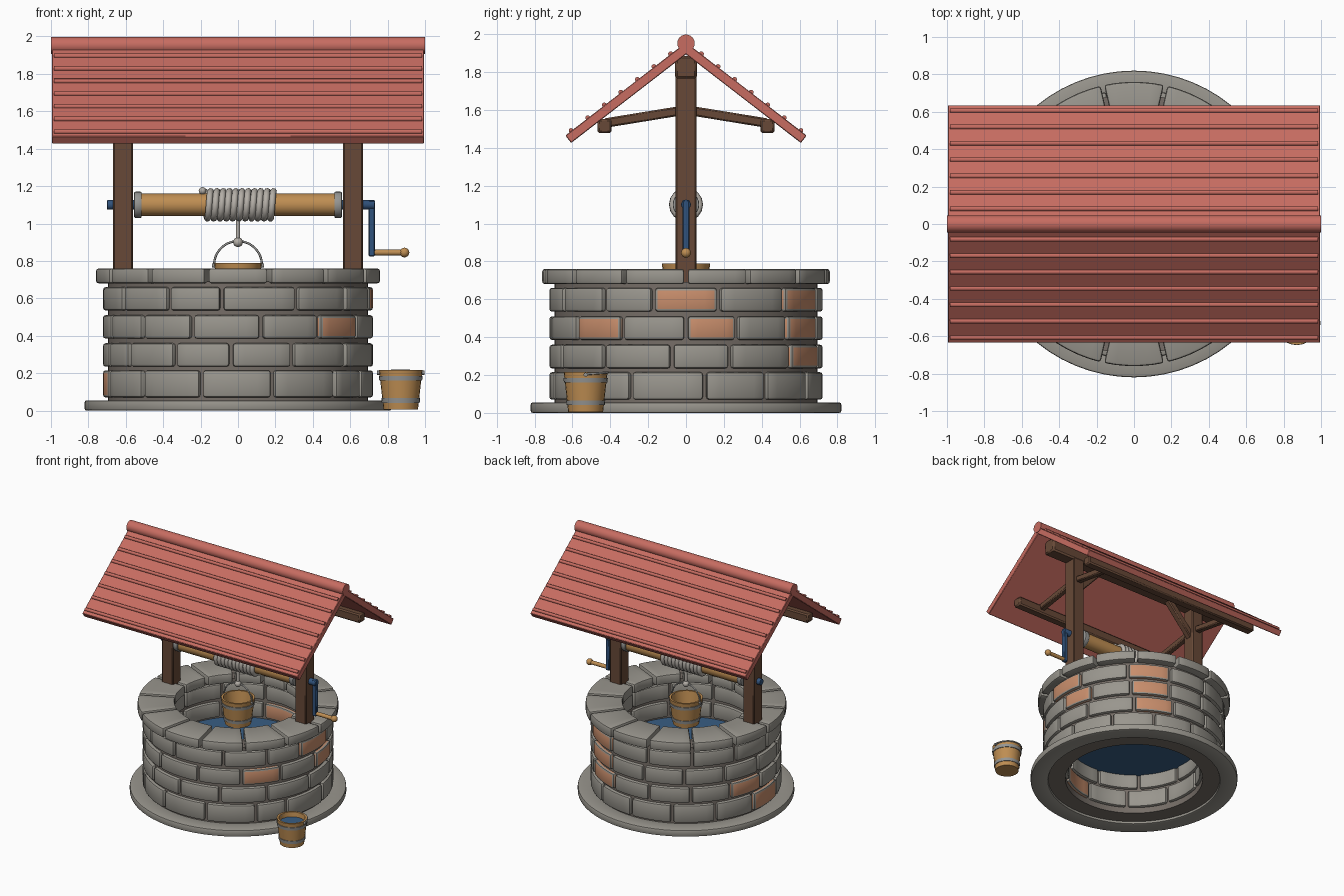
import bpy, bmesh
from math import sin, cos, pi, radians
from mathutils import Vector, Matrix

cube = bpy.data.objects.get("Cube")
if cube:
    bpy.data.objects.remove(cube, do_unlink=True)


def material(name, r, g, b):
    m = bpy.data.materials.new(name)
    m.use_nodes = True
    m.diffuse_color = (r, g, b, 1)
    m.node_tree.nodes["Principled BSDF"].inputs["Base Color"].default_value = (r, g, b, 1)
    return m


STONE = material("grey stone", .32, .305, .27)
CLAY = material("clay brick", .58, .27, .15)
MORTAR = material("mortar", .18, .155, .135)
TIMBER = material("dark timber", .135, .066, .038)
WOOD = material("honey wood", .52, .27, .085)
ROOF = material("red roof", .57, .15, .12)
ROPE = material("pale rope", .46, .43, .39)
METAL = material("grey metal", .3, .3, .29)
BLUE = material("blue iron", .03, .085, .2)
WATER = material("water", .04, .11, .23)


def finish(bm, name, mats, bevel=0, segments=2):
    """Bevel sharp edges, smooth the rest, and make the object."""
    bmesh.ops.recalc_face_normals(bm, faces=bm.faces)
    if bevel:
        sharp = [e for e in bm.edges if e.calc_face_angle(0) > radians(40)]
        bmesh.ops.bevel(bm, geom=sharp, offset=bevel, segments=segments,
                        profile=.5, affect='EDGES', clamp_overlap=True)
    for f in bm.faces:
        f.smooth = True
    for e in bm.edges:
        e.smooth = e.calc_face_angle(0) < radians(40)
    mesh = bpy.data.meshes.new(name)
    bm.to_mesh(mesh)
    bm.free()
    for m in mats:
        mesh.materials.append(m)
    ob = bpy.data.objects.new(name, mesh)
    bpy.context.collection.objects.link(ob)
    return ob


def beam(name, p, q, width, height, mat, bevel=.008):
    p, q = Vector(p), Vector(q)
    bm = bmesh.new()
    place = Matrix.Translation((p + q) / 2) @ (q - p).to_track_quat('X', 'Z').to_matrix().to_4x4()
    bmesh.ops.create_cube(bm, size=1, matrix=place @ Matrix.Diagonal(((q - p).length, width, height, 1)))
    return finish(bm, name, [mat], bevel, 1)


def rod(name, p, q, r, mat, sides=24, bevel=0):
    p, q = Vector(p), Vector(q)
    bm = bmesh.new()
    place = Matrix.Translation((p + q) / 2) @ (q - p).to_track_quat('Z', 'Y').to_matrix().to_4x4()
    bmesh.ops.create_cone(bm, cap_ends=True, segments=sides, radius1=r, radius2=r,
                          depth=(q - p).length, matrix=place)
    return finish(bm, name, [mat], bevel)


def ball(name, centre, r, mat):
    bm = bmesh.new()
    bmesh.ops.create_uvsphere(bm, u_segments=16, v_segments=10, radius=r,
                              matrix=Matrix.Translation(centre))
    return finish(bm, name, [mat])


def lathe(name, profile, mat, centre=(0, 0, 0), steps=32, bevel=0):
    """Spin a closed outline of (radius, height) points about z."""
    bm = bmesh.new()
    vs = [bm.verts.new((r, 0, z)) for r, z in profile]
    es = [bm.edges.new((vs[i - 1], v)) for i, v in enumerate(vs)]
    bmesh.ops.spin(bm, geom=vs + es, axis=(0, 0, 1), cent=(0, 0, 0), angle=2 * pi, steps=steps)
    bmesh.ops.remove_doubles(bm, verts=bm.verts, dist=.0001)
    loose = [e for e in bm.edges if not e.link_faces]
    bmesh.ops.delete(bm, geom=loose, context='EDGES')
    bmesh.ops.translate(bm, verts=bm.verts, vec=centre)
    return finish(bm, name, [mat], bevel)


def tube(name, points, r, mat):
    cu = bpy.data.curves.new(name, 'CURVE')
    cu.dimensions = '3D'
    cu.bevel_depth, cu.bevel_resolution, cu.use_fill_caps = r, 2, True
    sp = cu.splines.new('POLY')
    sp.points.add(len(points) - 1)
    for pt, co in zip(sp.points, points):
        pt.co = (*co, 1)
    sp.use_smooth = True
    cu.materials.append(mat)
    ob = bpy.data.objects.new(name, cu)
    bpy.context.collection.objects.link(ob)
    return ob


def brick_ring(name, joints, r0, r1, z0, z1, clay=(), gap=.02, bevel=.014):
    """Curved blocks between joint angles (degrees), one ring per object."""
    bm = bmesh.new()
    n = 5
    pieces = bm.faces.layers.int.new("piece")
    for k, (a, b) in enumerate(zip(joints, joints[1:])):
        rows = []
        for i in range(n + 1):
            row = []
            for r, z in ((r0, z0), (r1, z0), (r1, z1), (r0, z1)):
                pad = gap / 2 / r
                t = radians(a) + pad + (radians(b - a) - 2 * pad) * i / n
                row.append(bm.verts.new((r * cos(t), r * sin(t), z)))
            rows.append(row)
        faces = [bm.faces.new(rows[0]), bm.faces.new(rows[-1])]
        for u, v in zip(rows, rows[1:]):
            faces += [bm.faces.new((u[j - 1], u[j], v[j], v[j - 1])) for j in range(4)]
        for f in faces:
            f.material_index = int(k in clay)
    return finish(bm, name, [STONE, CLAY], bevel)


def fill(joints, count):
    """Close a ring of joints with evenly spaced blocks."""
    a, b = joints[-1], joints[0] + 360
    return joints + [a + (b - a) * i / count for i in range(1, count + 1)]


# Well wall: footing, mortar core, brick courses, lining and coping
lathe("footing", [(.68, 0), (.82, 0), (.82, .055), (.68, .055)], STONE, steps=64, bevel=.01)
lathe("mortar_core", [(.545, .02), (.695, .02), (.695, .69), (.545, .69)], MORTAR, steps=64)
courses = [
    (.07, .215, fill([-163, -135, -106, -75, -44, -24, 8, 36], 6), [12], -88, [0]),
    (.235, .36, fill([-144, -118, -93, -66, -37, -6, 19, 50, 76, 102, 128, 153, 177, 197], 1), [7, 11], 10, []),
    (.385, .51, fill([-135, -110, -80, -53, -28, 0, 22, 48], 7), [3, 5, 7], 67, [0]),
    (.535, .66, fill([-121, -97, -64, -37, -14, 14, 46], 7), [4, 6], 30, []),
]
for i, (z0, z1, joints, clay, start, inner_clay) in enumerate(courses, 1):
    brick_ring(f"outer_course_{i}", joints, .61, .722, z0, z1, clay)
    brick_ring(f"inner_course_{i}", fill([start], 10), .52, .6, z0, z1, inner_clay)
brick_ring("coping_stones", fill([-90 - 180 / 14], 14), .48, .76, .68, .76)
rod("well_water", (0, 0, .36), (0, 0, .37), .56, WATER, 48)

# Timber frame
for side, s in (("left", 1), ("right", -1)):
    x = .615 * s
    beam(f"{side}_post", (x, 0, .66), (x, 0, 1.88), .11, .105, TIMBER)
    beam(f"{side}_knee_brace", (x, 0, 1.5), (.34 * s, 0, 1.8), .055, .055, TIMBER)
    for end, e in (("front", -1), ("back", 1)):
        beam(f"{side}_{end}_arm", (x, 0, 1.6), (x, .43 * e, 1.53), .05, .05, TIMBER)
beam("ridge_beam", (-.88, 0, 1.825), (.88, 0, 1.825), .115, .12, TIMBER, .012)
for end, e in (("front", -1), ("back", 1)):
    beam(f"{end}_purlin", (-.85, .43 * e, 1.515), (.85, .43 * e, 1.515), .075, .075, TIMBER, .01)

# Roof slopes with raised battens
ridge_z, eave_y, eave_z = 1.925, .622, 1.445
for end, e in (("front", -1), ("back", 1)):
    eave = Vector((0, eave_y * e, eave_z))
    ridge = Vector((0, 0, ridge_z))
    beam(f"{end}_roof", ridge, eave, 1.99, .05, ROOF, .004)
    down = (eave - ridge).normalized()
    normal = Vector((0, -down.z * e, down.y * e))
    for k in range(7):
        y = .08 + .0875 * k
        c = ridge + down * ((y - .015) / abs(down.y)) + normal * .027
        rod(f"{end}_batten_{k + 1}", c - Vector((.985, 0, 0)), c + Vector((.985, 0, 0)), .013, ROOF, 10)
rod("ridge_cap", (-1, 0, 1.952), (1, 0, 1.952), .046, ROOF, 24)

# Windlass, crank and rope
axle = 1.1
rod("axle", (-.7, 0, axle), (.73, 0, axle), .026, BLUE, 16, .004)
rod("drum", (-.54, 0, axle), (.54, 0, axle), .06, WOOD)
for side, s in (("left", 1), ("right", -1)):
    rod(f"{side}_collar", (.515 * s, 0, axle), (.555 * s, 0, axle), .07, METAL, 24, .006)
beam("crank_arm", (.715, 0, 1.125), (.715, 0, .825), .035, .035, BLUE, .005)
rod("crank_grip", (.72, 0, .845), (.89, 0, .845), .016, WOOD, 16)
ball("crank_knob", (.89, 0, .845), .026, WOOD)
turns, steps = 11, 16
coil = []
for i in range(turns * steps + 1):
    t = 2 * pi * i / steps
    coil.append((-.18 + .37 * i / (turns * steps), .072 * sin(t), axle + .072 * cos(t)))
tube("rope_coil", coil, .018, ROPE)
ball("rope_end", (-.19, 0, 1.175), .02, ROPE)
rod("rope_drop", (0, 0, 1.04), (0, 0, .9), .012, ROPE, 12)
ball("rope_knot", (0, 0, .9), .026, ROPE)


def bucket(name, x, y, z, h, top, bottom, fold, water):
    """Tapered pail with two hoops, ears, and a bail turned by fold degrees."""
    at = (x, y, z)
    lathe(f"{name}_tub", [(0, 0), (bottom, 0), (top, h), (top - .016, h),
                          (bottom - .016, .02), (0, .02)], WOOD, at, 24)
    for i, (lo, hi) in enumerate(((.17, .29), (.73, .85)), 1):
        r0, r1 = (bottom + (top - bottom) * f for f in (lo, hi))
        lathe(f"{name}_hoop_{i}", [(r0 - .004, lo * h), (r0 + .005, lo * h),
                                   (r1 + .005, hi * h), (r1 - .004, hi * h)], METAL, at, 24)
    for s in (1, -1):
        rod(f"{name}_ear_{s}", (x + s * (top - .018), y, z + h - .015),
            (x + s * (top + .01), y, z + h - .015), .011, METAL, 10)
    a = radians(fold)
    bail = [(x + top * cos(t), y + top * sin(t) * sin(a), z + h - .012 + top * sin(t) * cos(a))
            for t in (pi * i / 24 for i in range(25))]
    tube(f"{name}_bail", bail, .006, METAL)
    if water:
        rod(f"{name}_water", (x, y, z + h * .8), (x, y, z + h * .82), top - .018, WATER)


bucket("hanging_bucket", 0, 0, .575, .215, .128, .1, 0, False)
bucket("ground_bucket", .87, -.53, .005, .212, .116, .092, 86, True)
